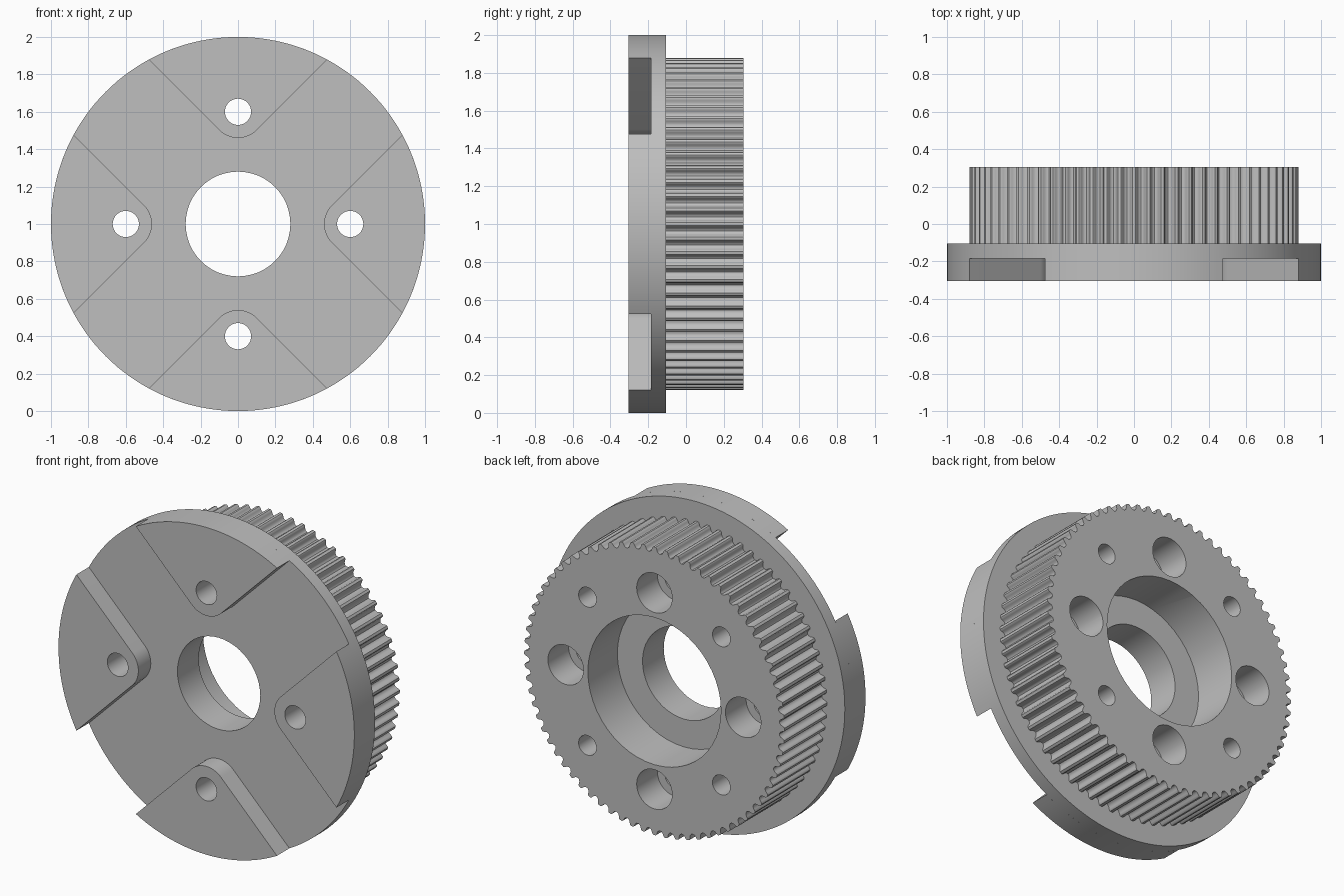
import bpy
import bmesh
import math

cube = bpy.data.objects.get("Cube")
if cube:
    bpy.data.objects.remove(cube, do_unlink=True)

# Depths along y, from the front of the pads to the back of the teeth
FRONT, RECESS, FLANGE_BACK, BACK = -0.305, -0.185, -0.105, 0.305
TEETH = 72

metal = bpy.data.materials.new("grey_metal")
metal.use_nodes = True
GREY = (0.52, 0.52, 0.52, 1)
metal.diffuse_color = GREY
metal.node_tree.nodes["Principled BSDF"].inputs["Base Color"].default_value = GREY


def prism(name, outline, y0, y1):
    """Extrude an (x, z) outline along y, centred on the axis at z = 1."""
    bm = bmesh.new()
    rings = [[bm.verts.new((x, y, z + 1)) for x, z in outline] for y in (y0, y1)]
    bm.faces.new(rings[0])
    bm.faces.new(rings[1])
    n = len(outline)
    for i in range(n):
        j = (i + 1) % n
        bm.faces.new((rings[0][i], rings[0][j], rings[1][j], rings[1][i]))
    bmesh.ops.recalc_face_normals(bm, faces=bm.faces)
    mesh = bpy.data.meshes.new(name)
    bm.to_mesh(mesh)
    bm.free()
    mesh.materials.append(metal)
    ob = bpy.data.objects.new(name, mesh)
    bpy.context.collection.objects.link(ob)
    return ob


def arc(radius, start, end, steps, cx=0.0):
    return [(cx + radius * math.cos(a), radius * math.sin(a))
            for a in (start + (end - start) * i / steps for i in range(steps + 1))]


def circle(radius, steps, cx=0.0, cz=0.0):
    return [(x + cx, z + cz) for x, z in arc(radius, 0, math.tau, steps)[:-1]]


def turn(outline, angle):
    c, s = math.cos(angle), math.sin(angle)
    return [(x * c - z * s, x * s + z * c) for x, z in outline]


def drill(targets, radius, y0, y1, dist=0.0, angle=0.0):
    """Cut a round hole at a polar position through the given parts."""
    hole = circle(radius, 48, dist * math.cos(angle), dist * math.sin(angle))
    cutter = prism("cutter", hole, y0, y1)
    cutter.hide_render = True
    for ob in targets:
        mod = ob.modifiers.new("hole", 'BOOLEAN')
        mod.operation = 'DIFFERENCE'
        mod.solver = 'EXACT'
        mod.object = cutter
        bpy.context.view_layer.objects.active = ob
        bpy.ops.object.modifier_apply(modifier=mod.name)
    bpy.data.objects.remove(cutter, do_unlink=True)


# Flange disc
flange = prism("flange", circle(1, 144), RECESS, FLANGE_BACK)

# Toothed ring: round grooves, given as (pitch fraction, drop below tip radius)
half = [(0.4, 0), (0.33, 0.004), (0.28, 0.014), (0.22, 0.025), (0.12, 0.032)]
groove = [(-f, d) for f, d in half] + [(0, 0.035)] + half[::-1]
pitch = math.tau / TEETH
tooth_outline = []
for i in range(TEETH):
    for f, drop in groove:
        a = (i + 0.5 + f) * pitch
        tooth_outline.append(((0.88 - drop) * math.cos(a), (0.88 - drop) * math.sin(a)))
toothed_ring = prism("toothed_ring", tooth_outline, FLANGE_BACK, BACK)

# Four raised wedge pads with rounded inner tips
TIP, BOLT_DIST = 0.14, 0.6
offset = BOLT_DIST - TIP * math.sqrt(2)
edge = math.pi / 4 - math.asin(offset * math.sin(math.pi / 4))
pad_outline = (arc(1, -edge, edge, 24)
               + arc(TIP, math.pi * 0.75, math.pi * 1.25, 16, BOLT_DIST))
quarters = [i * math.pi / 2 for i in range(4)]
pads = [prism(f"{side}_pad", turn(pad_outline, a), FRONT, RECESS)
        for side, a in zip(("left", "top", "right", "bottom"), quarters)]

# Centre bore and its wider back recess
drill([flange, toothed_ring], 0.28, -1, 1)
drill([toothed_ring], 0.45, 0.02, 1)

# Bolt holes with screw-head recesses, and blind holes between them
for pad, a in zip(pads, quarters):
    drill([pad, flange, toothed_ring], 0.07, -1, 1, BOLT_DIST, a)
    drill([toothed_ring], 0.12, 0.105, 1, BOLT_DIST, a)
    drill([toothed_ring], 0.06, 0.05, 1, 0.64, a + math.pi / 4)

# Smooth the round walls, keep edges sharp
for ob in [flange, toothed_ring] + pads:
    bpy.ops.object.select_all(action='DESELECT')
    ob.select_set(True)
    bpy.context.view_layer.objects.active = ob
    bpy.ops.object.shade_smooth_by_angle(angle=math.radians(35))
